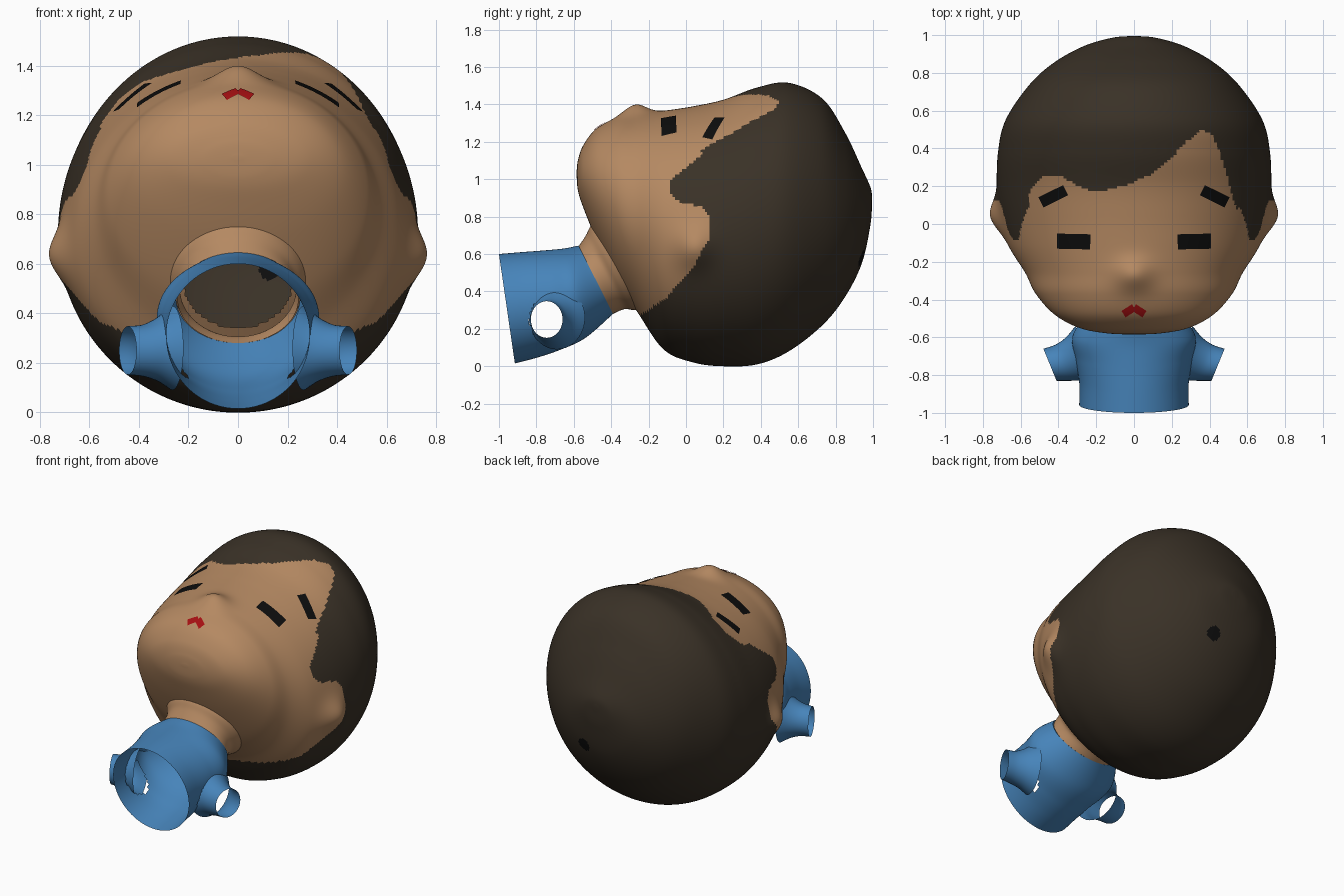
import bpy, bmesh, math
from mathutils import Vector
from mathutils.bvhtree import BVHTree

if "Cube" in bpy.data.objects:
    bpy.data.objects.remove(bpy.data.objects["Cube"])


def material(name, rgb):
    m = bpy.data.materials.new(name)
    m.diffuse_color = (*rgb, 1)
    m.use_nodes = True
    m.node_tree.nodes["Principled BSDF"].inputs["Base Color"].default_value = m.diffuse_color
    return m


SKIN = material("skin tan", (0.46, 0.25, 0.122))
HAIR = material("hair dark brown", (0.042, 0.031, 0.02))
BLUE = material("shirt blue", (0.062, 0.23, 0.49))
BLACK = material("black", (0.004, 0.004, 0.004))
RED = material("lip red", (0.38, 0.005, 0.006))


def spline(keys, sub):
    """Catmull-Rom through rows of numbers."""
    out = []
    for i in range(len(keys) - 1):
        p = [keys[max(0, min(len(keys) - 1, i + k))] for k in (-1, 0, 1, 2)]
        for s in range(sub):
            t = s / sub
            out.append([0.5 * (2 * b + (c - a) * t + (2 * a - 5 * b + 4 * c - d) * t * t
                               + (3 * b - a - 3 * c + d) * t ** 3) for a, b, c, d in zip(*p)])
    return out + [list(keys[-1])]


def lerp(table, v):
    if v <= table[0][0]:
        return table[0][1]
    for (a, p), (b, q) in zip(table, table[1:]):
        if v <= b:
            return p + (q - p) * (v - a) / (b - a)
    return table[-1][1]


def loft(rings, cap=False):
    """Skin a list of point rings."""
    bm = bmesh.new()
    rows = [[bm.verts.new(p) for p in r] for r in rings]
    n = len(rows[0])
    for a, b in zip(rows, rows[1:]):
        for i in range(n):
            j = (i + 1) % n
            bm.faces.new((a[i], a[j], b[j], b[i]))
    if cap:
        bm.faces.new(rows[0])
        bm.faces.new(rows[-1])
    bmesh.ops.recalc_face_normals(bm, faces=bm.faces)
    return bm


def oval_rings(keys, n, sub):
    """Rings from (front y, front z, back y, back z, half width)."""
    rings = []
    for ty, tz, by, bz, w in spline(keys, sub):
        ring = []
        for i in range(n):
            a = 2 * math.pi * i / n
            s = math.sin(a) / 2
            ring.append(Vector((w * math.cos(a), (ty + by) / 2 + (ty - by) * s,
                                (tz + bz) / 2 + (tz - bz) * s)))
        rings.append(ring)
    return rings


def finish(bm, name, mats):
    me = bpy.data.meshes.new(name)
    for f in bm.faces:
        f.smooth = True
    bm.to_mesh(me)
    bm.free()
    for m in mats:
        me.materials.append(m)
    ob = bpy.data.objects.new(name, me)
    bpy.context.collection.objects.link(ob)
    return ob


# Head: slices along y (y, face z, back z, half width)
head_keys = [(-.585, 1.04, 1.02, .02), (-.578, 1.10, .94, .15), (-.55, 1.18, .85, .29),
             (-.48, 1.27, .68, .42), (-.37, 1.325, .46, .52), (-.26, 1.345, .29, .575),
             (-.12, 1.365, .09, .66), (.04, 1.39, .02, .705), (.2, 1.425, 0, .725),
             (.38, 1.49, .01, .72), (.55, 1.515, .08, .68), (.73, 1.43, .22, .56),
             (.85, 1.25, .37, .43), (.94, 1.06, .55, .27), (.985, .96, .75, .12),
             (.995, .91, .87, .02)]
rings = oval_rings([(y, t, y, b, w) for y, t, b, w in head_keys], 256, 13)
for r in rings:
    for p in r:
        # ears and nose
        ear = math.exp(-((p.y - .04) / .1) ** 2 - ((p.z - .63) / .11) ** 2)
        p.x += math.copysign(.06 * ear, p.x) if abs(p.x) > .4 else 0
        if p.z > .9:
            p.z += .055 * math.exp(-(p.x / .1) ** 2 - ((p.y + .27) / .08) ** 2)
bm = loft(rings, cap=True)
tree = BVHTree.FromBMesh(bm)

# Hairline: fringe seen from the face side, temples and nape by height
fringe = [(-.62, -.15), (-.58, 0), (-.55, .18), (-.48, .26), (-.4, .26), (-.3, .2), (-.2, .17),
          (-.05, .2), (.1, .27), (.2, .35), (.28, .44), (.36, .5), (.42, .47), (.48, .3),
          (.54, .08), (.59, -.08)]
temple = [(.2, -.6), (.27, -.25), (.37, -.1), (.55, .05), (.7, .13), (.8, .12), (.86, .08),
          (.87, -.03), (.93, -.09), (1.0, -.08), (1.1, .05), (1.2, .14)]
for f in bm.faces:
    c = f.calc_center_median()
    line = lerp(fringe, c.x) if c.z > 1.15 else lerp(temple, c.z)
    f.material_index = 1 if c.y > line else 0
    # crown spot
    if c.y > .7 and math.hypot(c.x - .13, c.z - .58) < .046:
        f.material_index = 2

# Opening into the neck
hole = []
for f in bm.faces:
    c = f.calc_center_median()
    dy, dz = c.y + .42, c.z - .51
    across, along = dy * .48 - dz * .877, dy * .877 + dz * .48
    if along < .3 and c.z < .8 and math.hypot(c.x / .22, across / .21) < 1:
        hole.append(f)
bmesh.ops.delete(bm, geom=hole, context='FACES')
finish(bm, "head", [SKIN, HAIR, BLACK])

# Neck
finish(loft(oval_rings([(-.575, .64, -.39, .28, .245), (-.535, .70, -.33, .305, .235),
                        (-.51, .75, -.28, .30, .26), (-.47, .79, -.23, .30, .29)], 64, 5)),
       "neck", [SKIN])

# Shirt body, open at the hem and neck
bm = loft(oval_rings([(-1.0, .60, -.915, .015, .29), (-.88, .61, -.80, .045, .29),
                      (-.75, .62, -.68, .085, .31), (-.65, .63, -.54, .15, .325),
                      (-.575, .645, -.39, .28, .25)], 96, 10))
bmesh.ops.delete(bm, context='FACES', geom=[
    f for f in bm.faces if abs(f.calc_center_median().x) > .2 and math.hypot(
        (f.calc_center_median().y + .74) / .095, (f.calc_center_median().z - .25) / .11) < 1])
finish(bm, "shirt_body", [BLUE])

# Sleeves: (x, y, z, y radius, z radius, tilt)
sleeve_keys = [(.265, -.69, .26, .15, .17, .3), (.32, -.715, .255, .115, .13, .35),
               (.38, -.735, .25, .095, .105, .4), (.445, -.745, .25, .085, .098, .41)]
for side, name in ((1, "right_sleeve"), (-1, "left_sleeve")):
    rings = []
    for x, y, z, ry, rz, tilt in spline(sleeve_keys, 5):
        ring = []
        for i in range(40):
            a = 2 * math.pi * i / 40
            dy = ry * math.cos(a)
            ring.append((side * (x + tilt * dy), y + dy, z + rz * math.sin(a)))
        rings.append(ring)
    finish(loft(rings), name, [BLUE])


def plate(name, start, end, width, mat):
    """Thin strip draped over the face from start to end (x, y)."""
    a, b = Vector(start), Vector(end)
    d = (b - a).normalized()
    side = Vector((-d.y, d.x)) * width / 2
    bm = bmesh.new()
    rows = []
    for i in range(13):
        row = []
        for j in range(7):
            p = a.lerp(b, i / 12) + side * (j / 3 - 1)
            hit, normal, _, _ = tree.ray_cast(Vector((p.x, p.y, 3)), Vector((0, 0, -1)))
            row.append(bm.verts.new(hit + Vector((normal.x, normal.y, abs(normal.z))) * .004))
        rows.append(row)
    for r, s in zip(rows, rows[1:]):
        for j in range(6):
            bm.faces.new((r[j], s[j], s[j + 1], r[j + 1]))
    finish(bm, name, [mat])


# Eyes, eyebrows and mouth
for s, tag in ((1, "right"), (-1, "left")):
    plate(tag + "_eye", (s * .23, -.094), (s * .405, -.09), .08, BLACK)
    plate(tag + "_eyebrow", (s * .36, .18), (s * .49, .115), .06, BLACK)
    plate(tag + "_lip", (0, -.44), (s * .055, -.475), .04, RED)
